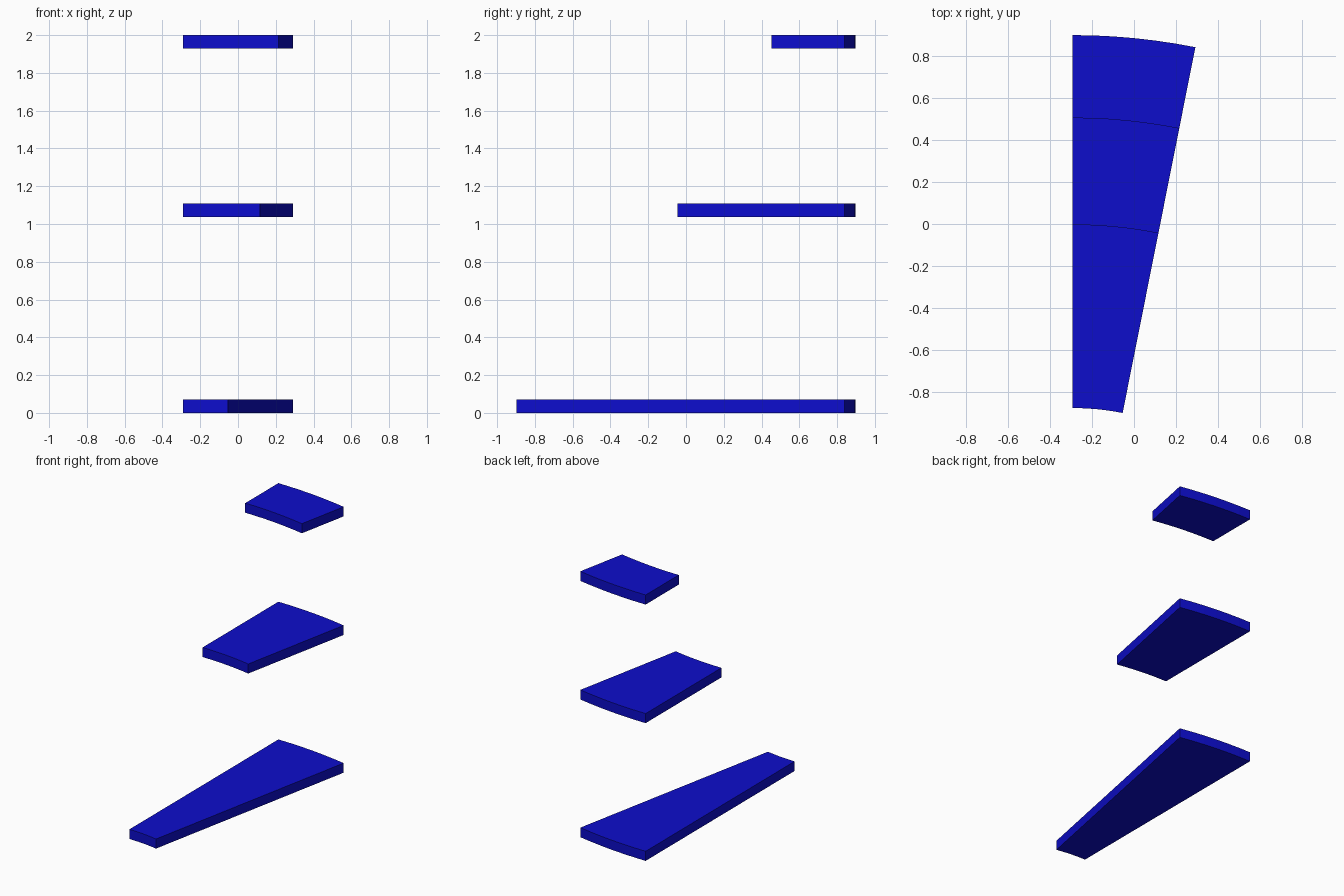
import bpy, bmesh
from math import sin, cos, radians

cube = bpy.data.objects.get("Cube")
if cube:
    bpy.data.objects.remove(cube, do_unlink=True)

BLUE = (0.004, 0.004, 0.6, 1.0)
blue = bpy.data.materials.new("deep blue")
blue.use_nodes = True
blue.diffuse_color = BLUE
blue.node_tree.nodes["Principled BSDF"].inputs["Base Color"].default_value = BLUE

# Shared arc centre, outer radius, sweep and slab thickness
CX, CY = -0.292, -2.094
OUTER, SWEEP, THICK, STEPS = 2.991, radians(11.25), 0.072, 6


def arc(radius):
    angles = [SWEEP * i / STEPS for i in range(STEPS + 1)]
    return [(CX + radius * sin(a), CY + radius * cos(a)) for a in angles]


def sector_slab(name, inner, z):
    """Ring sector outline extruded upward into a slab."""
    bm = bmesh.new()
    outline = arc(inner) + arc(OUTER)[::-1]
    base = bm.faces.new([bm.verts.new((x, y, z)) for x, y in outline])
    result = bmesh.ops.extrude_face_region(bm, geom=[base], use_keep_orig=True)
    top = [v for v in result["geom"] if isinstance(v, bmesh.types.BMVert)]
    bmesh.ops.translate(bm, verts=top, vec=(0, 0, THICK))
    bmesh.ops.recalc_face_normals(bm, faces=bm.faces)
    mesh = bpy.data.meshes.new(name)
    bm.to_mesh(mesh)
    bm.free()
    mesh.materials.append(blue)
    obj = bpy.data.objects.new(name, mesh)
    bpy.context.collection.objects.link(obj)


# Three stacked tiers, each shorter than the one below
sector_slab("lower_tier", 1.22, 0.0)
sector_slab("middle_tier", 2.09, 1.036)
sector_slab("upper_tier", 2.597, 2.0 - THICK)
